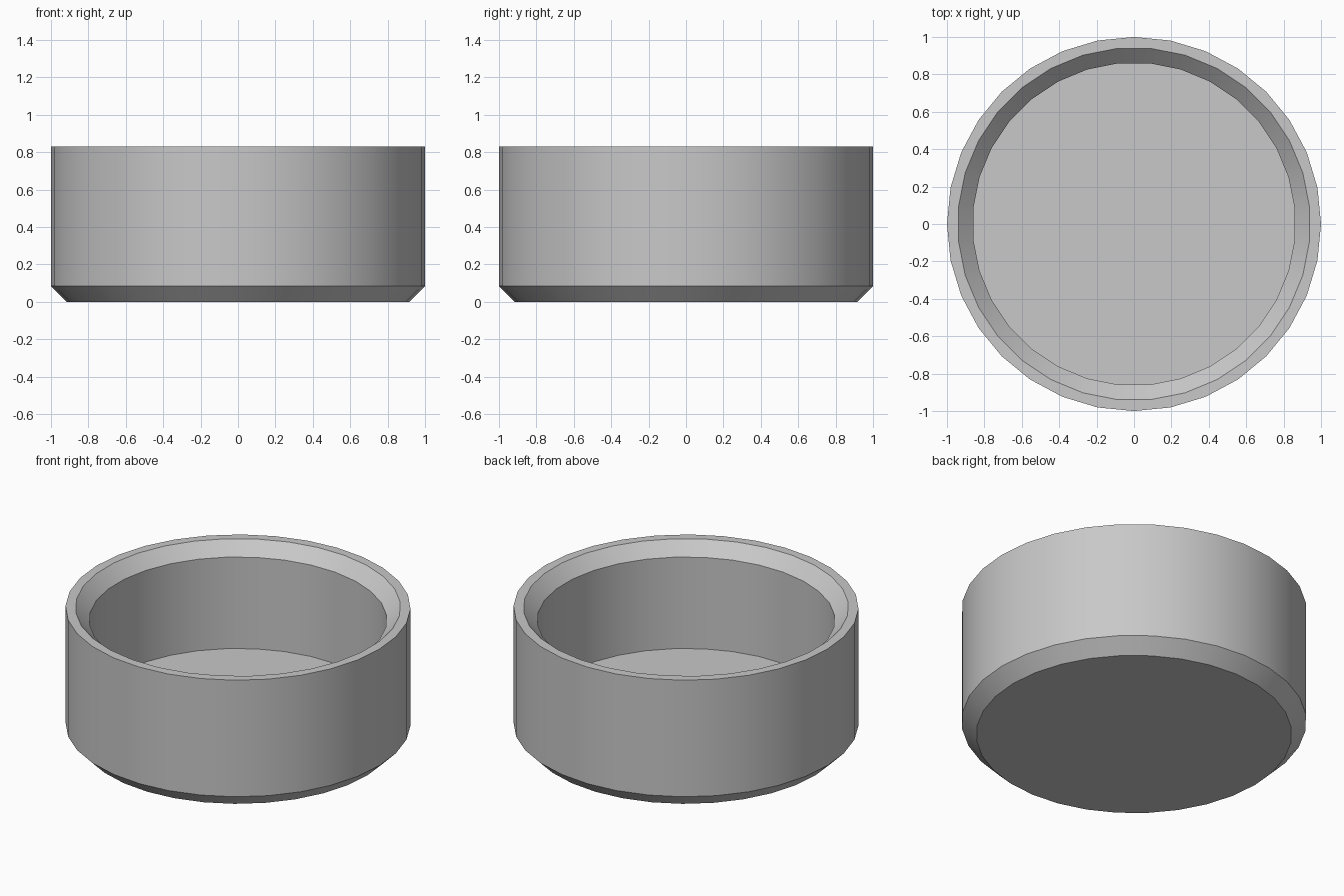
import bpy, bmesh, math

cube = bpy.data.objects.get("Cube")
if cube:
    bpy.data.objects.remove(cube, do_unlink=True)

SIDES = 32
STEP = 2 * math.pi / SIDES

# Single grey material
grey = bpy.data.materials.new("light grey")
grey.use_nodes = True
colour = (0.58, 0.58, 0.58, 1)
grey.diffuse_color = colour
grey.node_tree.nodes["Principled BSDF"].inputs["Base Color"].default_value = colour

# Cup section: (radius, height, rotation in steps), from underside to floor
section = [
    (0.915, 0.0, 0),      # underside edge
    (1.0, 0.085, 0),      # top of the lower chamfer
    (1.0, 0.83, 0),       # outer rim
    (0.943, 0.83, 0.5),   # inner rim
    (0.863, 0.75, 0.5),   # bottom of the inner chamfer
    (0.863, 0.165, 0.5),  # floor edge
]


def ring(bm, radius, height, turn):
    return [bm.verts.new((radius * math.cos((i + turn) * STEP),
                          radius * math.sin((i + turn) * STEP), height))
            for i in range(SIDES)]


bm = bmesh.new()
rings = [ring(bm, *point) for point in section]

# Walls, rim and chamfers
for low, high in zip(rings, rings[1:]):
    for i in range(SIDES):
        j = (i + 1) % SIDES
        bm.faces.new((low[i], low[j], high[j], high[i]))

# Underside and inside floor
bm.faces.new(rings[0][::-1])
bm.faces.new(rings[-1])
bm.normal_update()

mesh = bpy.data.meshes.new("round_cup")
bm.to_mesh(mesh)
bm.free()
mesh.materials.append(grey)
cup = bpy.data.objects.new("round_cup", mesh)
bpy.context.collection.objects.link(cup)

# Smooth walls with crisp rim and chamfer edges
bpy.ops.object.select_all(action='DESELECT')
cup.select_set(True)
bpy.context.view_layer.objects.active = cup
bpy.ops.object.shade_smooth_by_angle(angle=math.radians(30))
